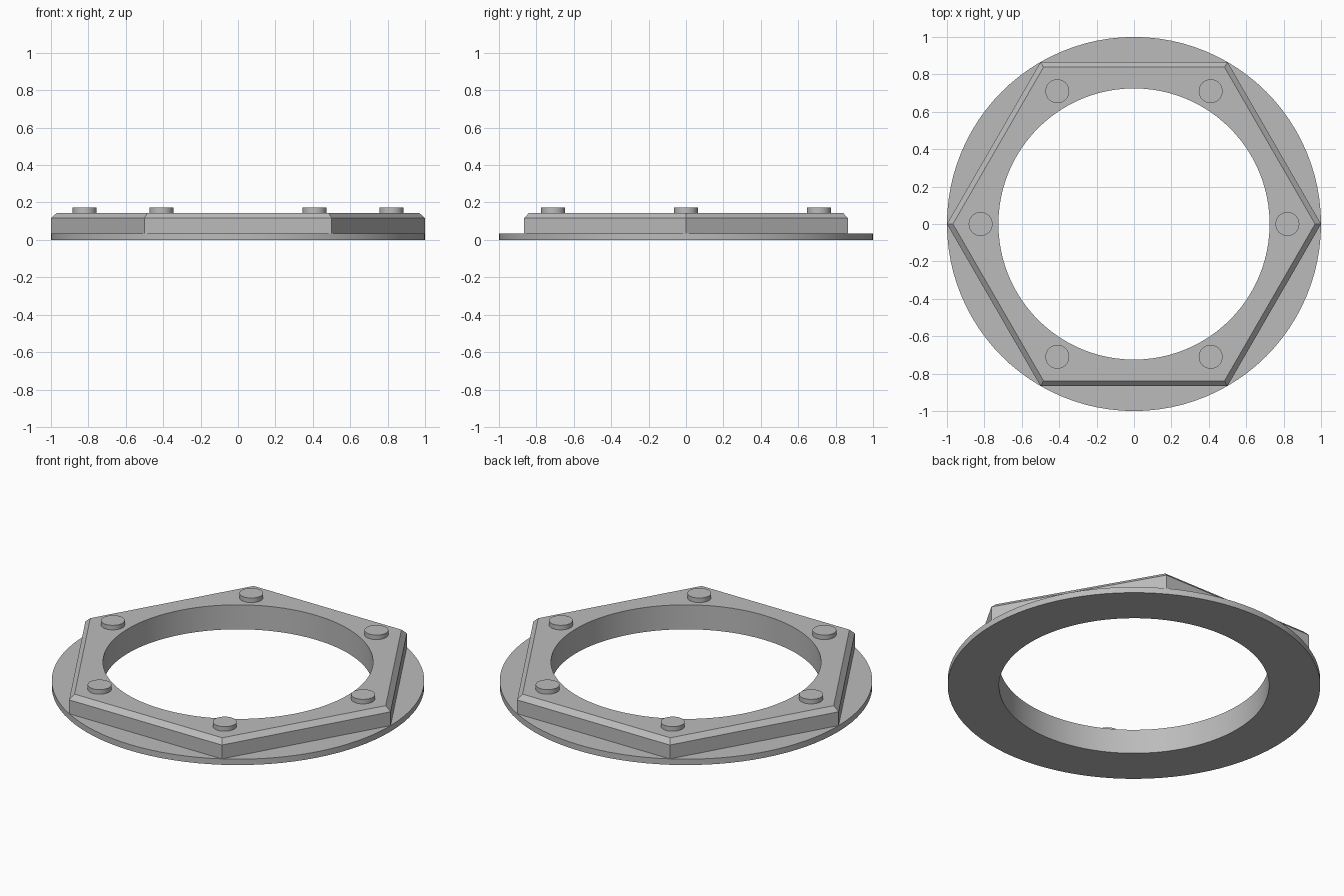
import bpy
import bmesh
from math import cos, sin, pi, radians

cube = bpy.data.objects.get("Cube")
if cube:
    bpy.data.objects.remove(cube, do_unlink=True)

SEGMENTS = 96

grey = bpy.data.materials.new("plain_grey")
grey.use_nodes = True
colour = (0.5, 0.5, 0.5, 1)
grey.diffuse_color = colour
grey.node_tree.nodes["Principled BSDF"].inputs["Base Color"].default_value = colour


def circle(radius):
    return lambda a: radius


def hexagon(corner):
    return lambda a: corner * cos(pi / 6) / cos(a % (pi / 3) - pi / 6)


def finish(name, bm):
    bmesh.ops.remove_doubles(bm, verts=bm.verts, dist=0.0001)
    bmesh.ops.recalc_face_normals(bm, faces=bm.faces)
    mesh = bpy.data.meshes.new(name)
    bm.to_mesh(mesh)
    bm.free()
    mesh.materials.append(grey)
    obj = bpy.data.objects.new(name, mesh)
    bpy.context.collection.objects.link(obj)
    bpy.ops.object.select_all(action="DESELECT")
    obj.select_set(True)
    bpy.context.view_layer.objects.active = obj
    bpy.ops.object.shade_smooth_by_angle(angle=radians(20))
    return obj


# Flange and bevelled hexagon, joined in one closed ring
profile = [
    (circle(0.725), 0),
    (circle(1), 0),
    (circle(1), 0.035),
    (hexagon(1), 0.035),
    (hexagon(1), 0.117),
    (hexagon(0.968), 0.145),
    (circle(0.725), 0.145),
]
bm = bmesh.new()
rings = []
for outline, z in profile:
    ring = []
    for i in range(SEGMENTS):
        a = 2 * pi * i / SEGMENTS
        r = outline(a)
        ring.append(bm.verts.new((r * cos(a), r * sin(a), z)))
    rings.append(ring)
for k, low in enumerate(rings):
    high = rings[(k + 1) % len(rings)]
    for i in range(SEGMENTS):
        j = (i + 1) % SEGMENTS
        bm.faces.new((low[i], low[j], high[j], high[i]))
finish("flanged_hex_ring", bm)

# One round stud near each corner
for n in range(6):
    a = n * pi / 3
    bm = bmesh.new()
    bmesh.ops.create_cone(bm, cap_ends=True, segments=32, radius1=0.064,
                          radius2=0.064, depth=0.03)
    stud = finish(f"stud_{n + 1}", bm)
    stud.location = (0.82 * cos(a), 0.82 * sin(a), 0.157)
